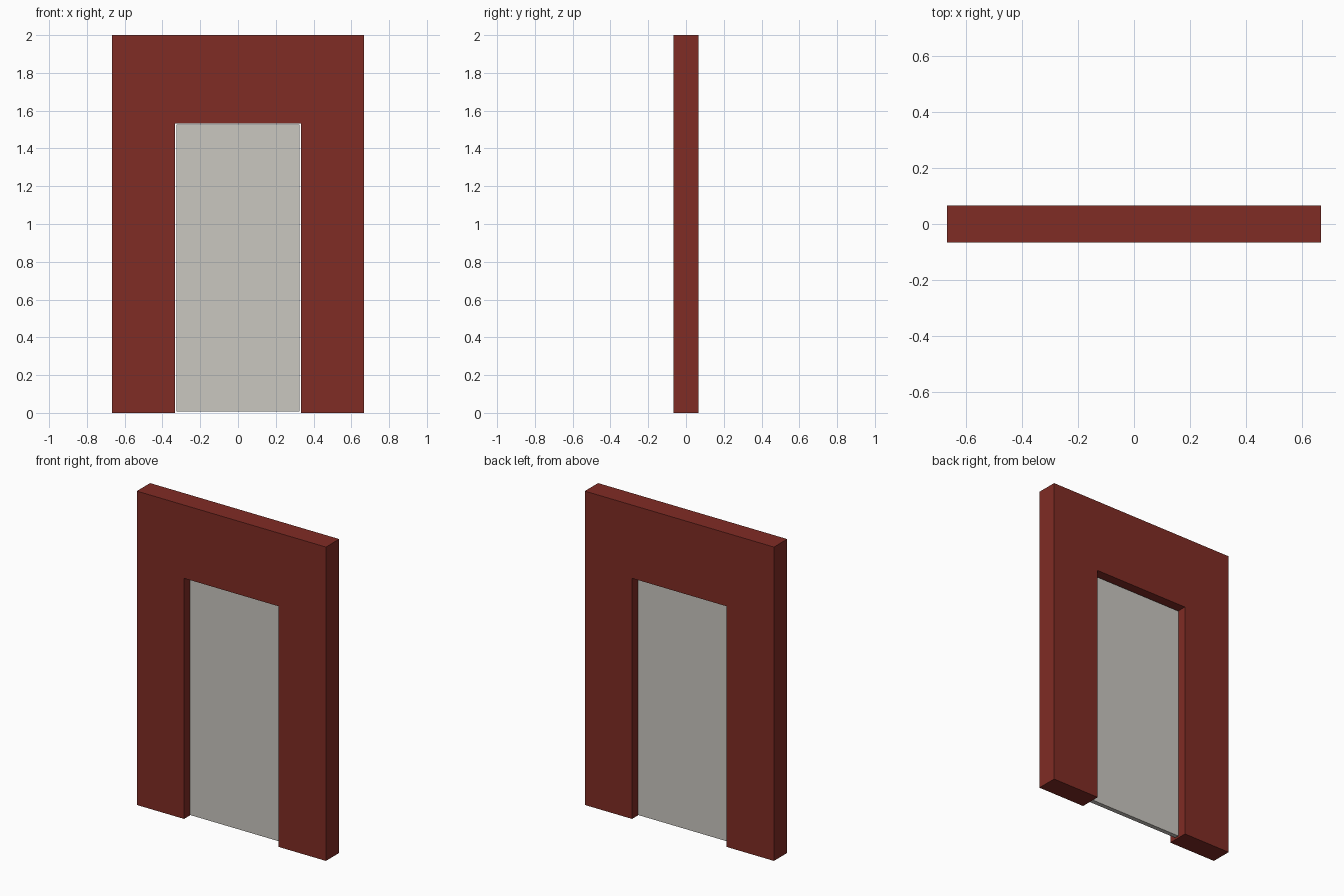
import bpy, bmesh

if "Cube" in bpy.data.objects:
    bpy.data.objects.remove(bpy.data.objects["Cube"])

W, T, H = 0.6667, 0.0667, 2.0      # wall half width, half thickness, height
OW, OH = 0.3333, 1.5333            # opening half width, height
GAP, DT = 0.0067, 0.0145           # door clearance, door half thickness


def material(name, rgb):
    m = bpy.data.materials.new(name)
    m.diffuse_color = (*rgb, 1.0)
    m.use_nodes = True
    m.node_tree.nodes["Principled BSDF"].inputs["Base Color"].default_value = m.diffuse_color
    return m


def extruded_profile(name, points, half_depth, mat):
    """Extrude an x/z outline symmetrically along y."""
    bm = bmesh.new()
    face = bm.faces.new([bm.verts.new((x, -half_depth, z)) for x, z in points])
    ext = bmesh.ops.extrude_face_region(bm, geom=[face], use_keep_orig=True)
    verts = [v for v in ext["geom"] if isinstance(v, bmesh.types.BMVert)]
    bmesh.ops.translate(bm, vec=(0, 2 * half_depth, 0), verts=verts)
    bmesh.ops.recalc_face_normals(bm, faces=bm.faces)
    mesh = bpy.data.meshes.new(name)
    bm.to_mesh(mesh)
    bm.free()
    mesh.materials.append(mat)
    obj = bpy.data.objects.new(name, mesh)
    bpy.context.collection.objects.link(obj)
    return obj


red = material("brick red", (0.216, 0.025, 0.018))
grey = material("warm light grey", (0.591, 0.571, 0.527))

# Wall with a doorway open at the floor
extruded_profile("door_wall", [(-W, 0), (-OW, 0), (-OW, OH), (OW, OH),
                               (OW, 0), (W, 0), (W, H), (-W, H)], T, red)

# Thin door panel with clearance all round
dw, top = OW - GAP, OH - GAP
extruded_profile("door_panel", [(-dw, GAP), (dw, GAP), (dw, top), (-dw, top)], DT, grey)
